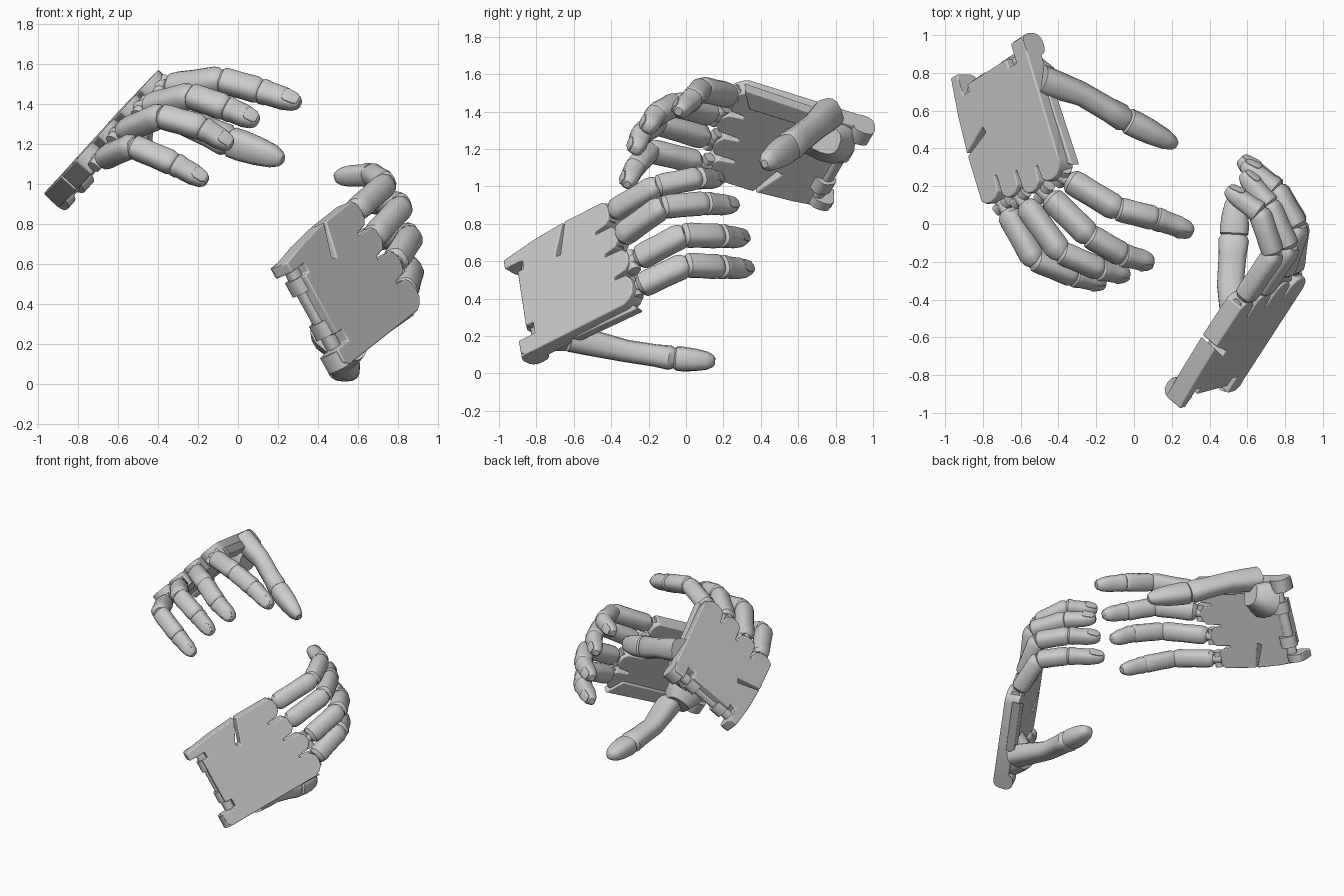
import bpy, bmesh, math
from mathutils import Vector, Matrix

if "Cube" in bpy.data.objects:
    bpy.data.objects.remove(bpy.data.objects["Cube"])

SIDES = 14


def finish(bm, name, bevel=0.0):
    bmesh.ops.recalc_face_normals(bm, faces=bm.faces)
    me = bpy.data.meshes.new(name)
    bm.to_mesh(me)
    bm.free()
    ob = bpy.data.objects.new(name, me)
    bpy.context.collection.objects.link(ob)
    if bevel:
        m = ob.modifiers.new("bevel", 'BEVEL')
        m.width, m.segments = bevel, 3
        m.limit_method, m.angle_limit = 'ANGLE', math.radians(35)
    return ob


def prism(name, outline, d0, d1, frame, bevel=0.015):
    """Extrude a (u, w) outline between two depths, placed in the hand frame."""
    bm = bmesh.new()
    lo = [bm.verts.new(frame @ Vector((u, w, d0))) for u, w in outline]
    hi = [bm.verts.new(frame @ Vector((u, w, d1))) for u, w in outline]
    bm.faces.new(lo)
    bm.faces.new(hi)
    n = len(outline)
    for i in range(n):
        j = (i + 1) % n
        bm.faces.new((lo[i], lo[j], hi[j], hi[i]))
    return finish(bm, name, bevel)


def loft(name, rings, side):
    """Skin rounded-square rings (centre, half width, half height) along a path."""
    bm = bmesh.new()
    loops = []
    for k, (c, a, b) in enumerate(rings):
        t = (rings[min(k + 1, len(rings) - 1)][0] - rings[max(k - 1, 0)][0]).normalized()
        s = (side - t * side.dot(t)).normalized()
        h = t.cross(s)
        loop = []
        for i in range(SIDES):
            an = 2 * math.pi * (i + .5) / SIDES
            ca, sa = math.cos(an), math.sin(an)
            x = math.copysign(abs(ca) ** .75, ca) * a
            y = math.copysign(abs(sa) ** .75, sa) * b
            loop.append(bm.verts.new(c + s * x + h * y))
        loops.append(loop)
    for p, q in zip(loops, loops[1:]):
        for i in range(SIDES):
            j = (i + 1) % SIDES
            bm.faces.new((p[i], p[j], q[j], q[i]))
    bm.faces.new(loops[0])
    bm.faces.new(loops[-1])
    return finish(bm, name)


def pin(name, a, b, r):
    return loft(name, [(a, r, r), (b, r, r)], (b - a).orthogonal())


def phalanx(name, a, b, r, side, profile):
    return loft(name, [(a.lerp(b, t), r * k, r * k * .95) for t, k in profile], side)


LINK = [(-.02, .62), (.06, .95), (.2, 1), (.5, .97), (.9, 1), (1.0, .88), (1.08, .6)]
TIP = [(-.04, .62), (.04, 1), (.16, 1), (.22, .93), (.6, .9), (.84, .74), (.96, .52), (1.0, .35)]


def finger(name, pts, r, side, dorsal):
    k, j1, j2, tip = [Vector(p) for p in pts]
    ax = (j1 - k).normalized()
    s = (side - ax * side.dot(ax)).normalized()
    # knuckle hinge: pin and narrow tongue
    pin(name + "_knuckle_pin", k - s * r * .9, k + s * r * .9, r * .5)
    loft(name + "_tongue", [(k - ax * .03, r * .45, r * .6), (k + ax * .1, r * .45, r * .6)], s)
    phalanx(name + "_proximal", k.lerp(j1, .12), j1, r, side, LINK)
    phalanx(name + "_middle", j1, j2, r * .97, side, LINK)
    phalanx(name + "_distal", j2, tip, r * .93, side, TIP)
    # nail plate on the dorsal side of the tip
    t = (tip - j2).normalized()
    s = (side - t * side.dot(t)).normalized()
    up = t.cross(s)
    if up.dot(dorsal) < 0:
        up = -up
    n0, n1 = j2.lerp(tip, .6) + up * r * .78, j2.lerp(tip, .97) + up * r * .46
    loft(name + "_nail", [(n0, r * .4, r * .1), (n0.lerp(n1, .2), r * .55, r * .12),
                          (n0.lerp(n1, .8), r * .5, r * .12), (n1, r * .3, r * .08)], s)


def lug(u, w0, w1):
    """Rounded end of one knuckle lug."""
    return [(u - .035, w1), (u - .008, w1 - .03), (u, (w0 + w1) / 2), (u - .008, w0 + .03), (u - .035, w0)]


# palm plate outline: wrist slots, side slit, four knuckle lugs
PALM = ([(0, .0), (-.03, .025), (-.03, .10), (.08, .10), (.08, .165), (.03, .165), (.03, .50),
         (.07, .50), (.07, .55), (-.05, .55), (-.05, .605), (.16, .635),
         (.366, .65), (.285, .48), (.32, .47), (.38, .65)]
        + lug(.675, .51, .65) + [(.56, .50), (.56, .485)]
        + lug(.71, .355, .485) + [(.60, .345), (.60, .33)]
        + lug(.755, .195, .325) + [(.64, .185), (.64, .17)]
        + lug(.755, .02, .165) + [(.68, .0)])
# lower side strip with the pointed corner
STRIP = [(.28, -.005), (.72, -.02), (.64, .1), (.28, .1)]


def hand(tag, origin, u, w, dsign, fingers, thumb):
    u, w = Vector(u).normalized(), Vector(w)
    w = (w - u * w.dot(u)).normalized()
    d = u.cross(w) * dsign
    F = Matrix((u, w, d)).transposed().to_4x4()
    F.translation = Vector(origin)
    P = lambda a, b, c: F @ Vector((a, b, c))

    prism(tag + "_palm", PALM, 0, -.105, F)
    prism(tag + "_palm_strip", STRIP, -.06, -.12, F, .008)
    # wrist lugs and hinge barrel
    for i, (w0, w1) in enumerate([(.0, .09), (.55, .605)]):
        loft(f"{tag}_wrist_lug_{i}", [(P(.015, w0, -.07), .065, .07), (P(.015, w1, -.07), .065, .07)], u)
    for i, (w0, w1) in enumerate([(.17, .25), (.42, .50)]):
        pin(f"{tag}_wrist_barrel_{i}", P(.06, w0, -.08), P(.06, w1, -.08), .06)
    pin(tag + "_wrist_axle", P(.05, .05, -.08), P(.05, .58, -.08), .035)

    for (name, r), pts in zip([("index", .066), ("middle", .066), ("ring", .064), ("pinky", .062)], fingers):
        finger(f"{tag}_{name}", pts, r, w, d)

    # thumb: cup under the palm, long lower link, bulged joint, tip
    b, m, j, t = [Vector(p) for p in thumb]
    side = u * .5 - w * .5 + d * .7
    loft(tag + "_thumb_cup", [(P(.17, .14, -.09), .16, .14), (P(.18, .12, -.13), .135, .115),
                              (P(.21, .08, -.19), .085, .075)], u)
    loft(tag + "_thumb_lower", [(b, .085, .075), (b.lerp(m, .4), .082, .07), (m, .072, .06),
                                (m.lerp(j, .6), .075, .06), (m.lerp(j, .9), .082, .066),
                                (m.lerp(j, 1.03), .06, .05)], side)
    loft(tag + "_thumb_tip", [(j.lerp(t, q), .078 * k, .066 * k) for q, k in
                              [(-.03, .7), (.04, .98), (.2, 1), (.5, .92), (.8, .74), (.95, .5), (1, .28)]], side)


# upper hand, spread fingers
hand("upper", (-.585, .965, 1.375), (.275, -.92, .287), (-.615, -.389, -.677), -1,
     [[(-.38, .255, 1.48), (-.09, .08, 1.52), (.11, .03, 1.465), (.31, -.04, 1.40)],
      [(-.475, .17, 1.38), (-.24, -.06, 1.44), (-.06, -.165, 1.38), (.10, -.205, 1.31)],
      [(-.60, .14, 1.25), (-.39, -.15, 1.34), (-.18, -.24, 1.28), (-.03, -.27, 1.19)],
      [(-.69, .10, 1.12), (-.53, -.19, 1.19), (-.32, -.275, 1.10), (-.155, -.315, 1.01)]],
     [(-.49, .765, 1.39), (-.28, .69, 1.32), (-.04, .55, 1.21), (.225, .42, 1.12)])

# lower hand, parallel fingers
hand("lower", (.56, -.86, .10), (.50, .772, .393), (-.48, -.13, .868), 1,
     [[(.83, -.28, .45), (.865, -.005, .58), (.755, .18, .57), (.56, .345, .555)],
      [(.775, -.29, .595), (.865, -.02, .74), (.75, .18, .735), (.575, .32, .72)],
      [(.655, -.38, .71), (.82, -.13, .89), (.715, .10, .91), (.575, .27, .895)],
      [(.565, -.42, .845), (.74, -.16, 1.0), (.665, .06, 1.045), (.49, .185, 1.035)]],
     [(.56, -.62, .19), (.51, -.32, .12), (.53, -.06, .08), (.54, .155, .065)])

# smooth shading with sharp edges kept
for ob in bpy.context.scene.objects:
    ob.select_set(True)
    bpy.context.view_layer.objects.active = ob
bpy.ops.object.shade_smooth_by_angle(angle=math.radians(35))
